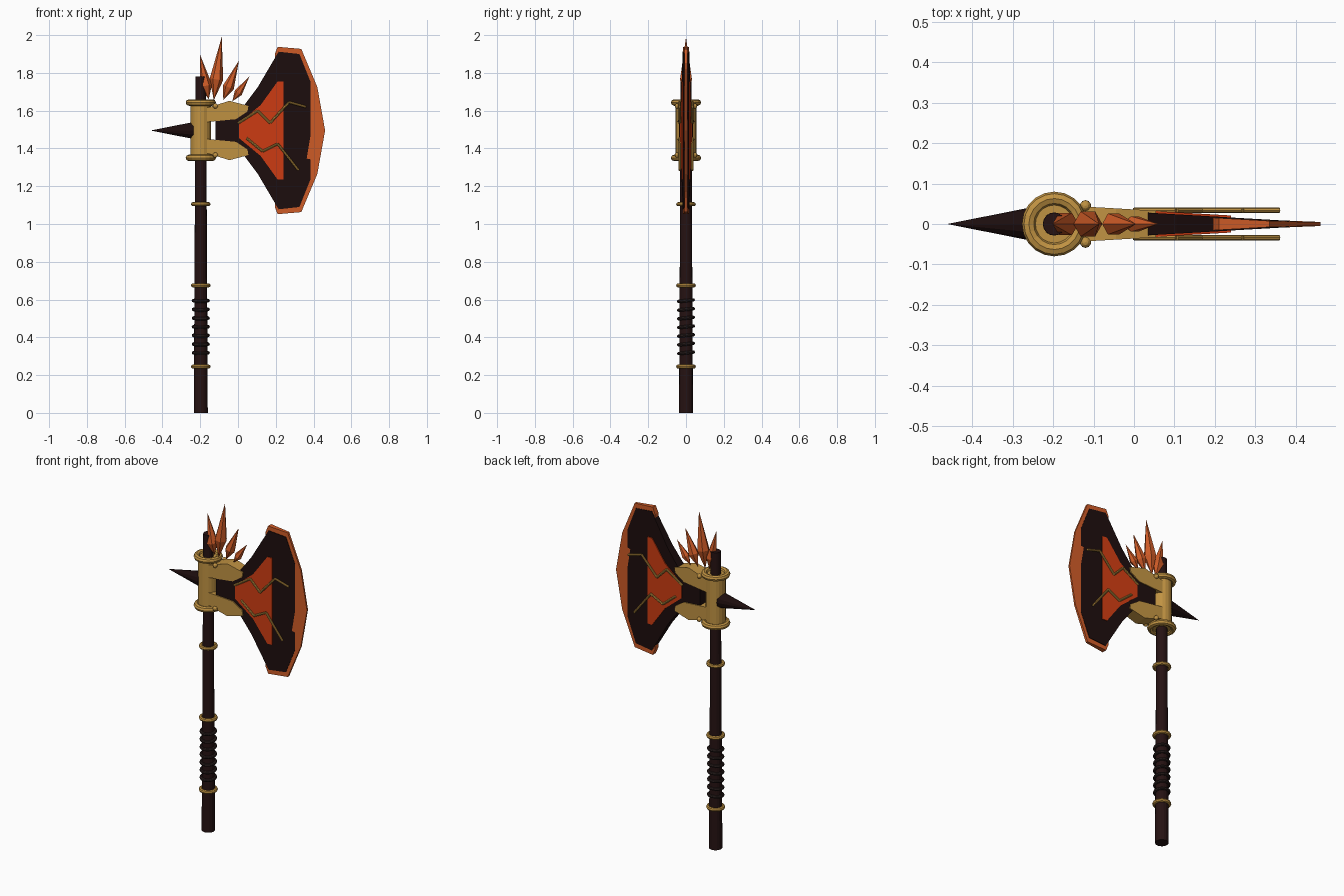
import bpy, bmesh, math
from mathutils import Vector

if "Cube" in bpy.data.objects:
    bpy.data.objects.remove(bpy.data.objects["Cube"])

CX, CZ = -0.197, 1.495      # shaft axis x, blade mirror height


def material(name, col):
    m = bpy.data.materials.new(name)
    m.diffuse_color = (*col, 1)
    m.use_nodes = True
    m.node_tree.nodes["Principled BSDF"].inputs["Base Color"].default_value = m.diffuse_color
    return m


WOOD = material("dark_wood", (0.019, 0.006, 0.006))
IRON = material("dark_iron", (0.012, 0.004, 0.004))
WRAP = material("grip_leather", (0.024, 0.014, 0.013))
GOLD = material("gold", (0.53, 0.29, 0.055))
EMBER = material("ember_orange", (0.62, 0.105, 0.02))
RED = material("molten_red", (0.62, 0.045, 0.006))


def finish(obj, name, mat):
    obj.name = name
    obj.data.materials.append(mat)
    return obj


def cone(name, p0, p1, r0, r1, mat, sides=16):
    p0, p1 = Vector(p0), Vector(p1)
    d = p1 - p0
    bpy.ops.mesh.primitive_cone_add(vertices=sides, radius1=r0, radius2=r1, depth=d.length,
                                    location=(p0 + p1) / 2,
                                    rotation=d.to_track_quat('Z', 'Y').to_euler())
    return finish(bpy.context.object, name, mat)


def ring(name, z, major, minor, mat, tilt=0.0):
    bpy.ops.mesh.primitive_torus_add(major_radius=major, minor_radius=minor, major_segments=20,
                                     minor_segments=8, location=(CX, 0, z), rotation=(tilt, 0, 0))
    return finish(bpy.context.object, name, mat)


def half_thickness(x):
    return max(0.006, 0.03 - 0.058 * x)


def wedge(name, outline, mat, extra=0.0):
    """Solid from an x-z outline whose thickness thins toward the cutting edge."""
    bm = bmesh.new()
    sides = []
    for s in (-1, 1):
        sides.append([bm.verts.new((x, s * max(0.005, half_thickness(x) + extra), z))
                      for x, z in outline])
    a, b = sides
    bm.faces.new(a)
    bm.faces.new(b[::-1])
    n = len(a)
    for i in range(n):
        bm.faces.new((a[i], b[i], b[(i + 1) % n], a[(i + 1) % n]))
    bmesh.ops.recalc_face_normals(bm, faces=bm.faces)
    me = bpy.data.meshes.new(name)
    bm.to_mesh(me)
    bm.free()
    obj = bpy.data.objects.new(name, me)
    bpy.context.collection.objects.link(obj)
    return finish(obj, name, mat)


def mirrored(points):
    """Upper half outline plus its reflection about the blade centre line."""
    return points + [(x, 2 * CZ - z) for x, z in reversed(points) if abs(z - CZ) > 1e-4]


# Shaft with gold bands and leather grip
cone("shaft", (CX, 0, 0), (CX, 0, 1.78), 0.037, 0.028, WOOD)
for i, z in enumerate((0.245, 0.675, 1.105)):
    ring(f"shaft_band_{i}", z, 0.041, 0.011, GOLD)
for i in range(7):
    ring(f"grip_wrap_{i}", 0.318 + i * 0.046, 0.039, 0.009, WRAP, 0.1)

# Collar holding the head
cone("collar", (CX, 0, 1.345), (CX, 0, 1.645), 0.055, 0.055, GOLD, 20)
for i, z in enumerate((1.35, 1.643)):
    ring(f"collar_rim_{i}", z, 0.063, 0.017, GOLD)

# Back spike
cone("back_spike", (-0.235, 0, CZ), (-0.462, 0, CZ), 0.045, 0, IRON, 12)

# Blade: dark body, orange cutting edge, molten inlay
wedge("blade_body", mirrored([(-0.12, 1.59), (0.03, 1.625), (0.105, 1.725), (0.215, 1.912),
                              (0.325, 1.90), (0.383, 1.755)]), IRON)
wedge("cutting_edge", mirrored([(0.195, 1.90), (0.21, 1.938), (0.335, 1.927), (0.42, 1.725),
                                (0.461, CZ)]), EMBER, -0.003)
wedge("molten_inlay", mirrored([(0.005, 1.535), (0.12, 1.63), (0.21, 1.755), (0.24, 1.755)]),
      RED, 0.005)

# Gold prongs gripping the blade, with rivets
prong = [(-0.165, 1.54), (-0.01, 1.555), (0.05, 1.595), (0.055, 1.625), (-0.045, 1.652),
         (-0.165, 1.615)]
wedge("upper_prong", prong, GOLD, 0.006)
wedge("lower_prong", [(x, 2 * CZ - z) for x, z in prong], GOLD, 0.006)
for i, z in enumerate((1.625, 2 * CZ - 1.625)):
    for s in (-1, 1):
        bpy.ops.mesh.primitive_uv_sphere_add(segments=10, ring_count=6, radius=0.014,
                                             location=(-0.12, s * 0.045, z))
        finish(bpy.context.object, f"rivet_{i}_{'front' if s < 0 else 'back'}", GOLD)

# Gold cracks on both faces
cracks = ([(0, 1.533), (0.105, 1.60), (0.17, 1.535), (0.27, 1.645), (0.36, 1.62)],
          [(0.045, 1.455), (0.13, 1.385), (0.21, 1.425), (0.32, 1.285)])
for i, path in enumerate(cracks):
    for s in (-1, 1):
        for j, (a, b) in enumerate(zip(path, path[1:])):
            cone(f"crack_{i}_{j}_{'front' if s < 0 else 'back'}", (a[0], s * 0.034, a[1]),
                 (b[0], s * 0.034, b[1]), 0.0065, 0.0065, GOLD, 8)

# Crystal crest: stretched double pyramids (base, tip, widest fraction, radius)
crest = (((-0.155, 1.66), (-0.202, 1.90), 0.3, 0.032),
         ((-0.128, 1.655), (-0.086, 1.99), 0.33, 0.036),
         ((-0.078, 1.655), (0.005, 1.865), 0.33, 0.03),
         ((-0.03, 1.65), (0.06, 1.78), 0.35, 0.022))
for i, (base, tip, f, r) in enumerate(crest):
    p0, p1 = Vector((base[0], 0, base[1])), Vector((tip[0], 0, tip[1]))
    mid = p0.lerp(p1, f)
    cone(f"crystal_{i}_top", mid, p1, r, 0, EMBER, 6)
    cone(f"crystal_{i}_root", mid, p0, r, 0, EMBER, 6)
